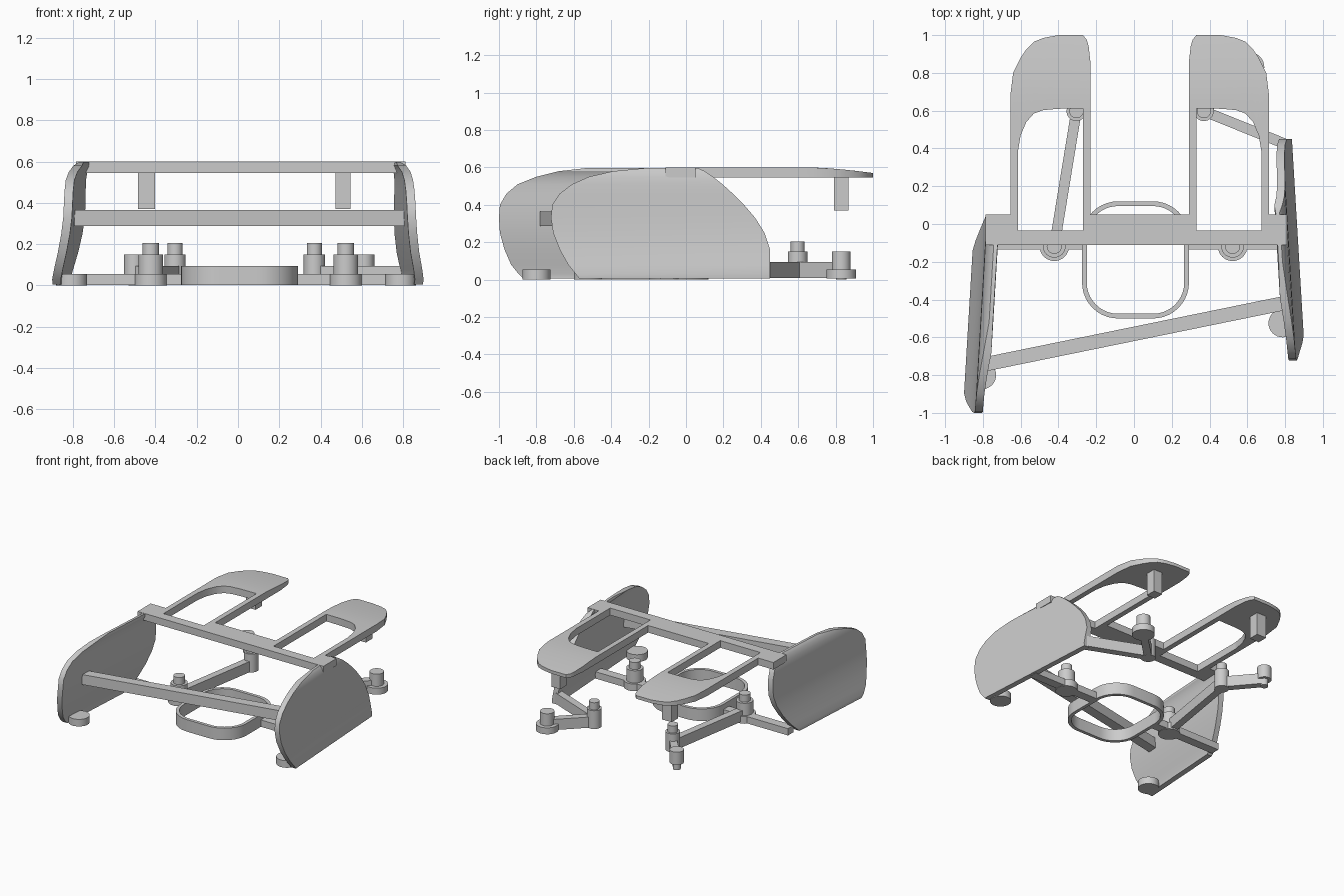
import bpy, bmesh
from math import pi, sin, cos, atan2, hypot


def finish(name, verts, faces):
    mesh = bpy.data.meshes.new(name)
    mesh.from_pydata(verts, [], faces)
    bm = bmesh.new()
    bm.from_mesh(mesh)
    bmesh.ops.recalc_face_normals(bm, faces=bm.faces)
    bm.to_mesh(mesh)
    bm.free()
    ob = bpy.data.objects.new(name, mesh)
    bpy.context.collection.objects.link(ob)
    bpy.ops.object.select_all(action='DESELECT')
    ob.select_set(True)
    bpy.context.view_layer.objects.active = ob
    bpy.ops.object.shade_smooth_by_angle(angle=0.5)
    return ob


def loft(name, sections, closed=False):
    # skin a list of equal-length closed loops
    n, m = len(sections[0]), len(sections)
    verts = [p for s in sections for p in s]
    faces = []
    for i in range(m if closed else m - 1):
        a, b = i * n, (i + 1) % m * n
        faces += [(a + j, a + (j + 1) % n, b + (j + 1) % n, b + j) for j in range(n)]
    if not closed:
        faces += [tuple(range(n)), tuple(range((m - 1) * n, m * n))]
    return finish(name, verts, faces)


def box(name, x0, x1, y0, y1, z0, z1):
    return loft(name, [[(x0, y0, z), (x1, y0, z), (x1, y1, z), (x0, y1, z)] for z in (z0, z1)])


def bar(name, p, q, width, z0, z1):
    d = hypot(q[0] - p[0], q[1] - p[1])
    nx, ny = -(q[1] - p[1]) / d * width / 2, (q[0] - p[0]) / d * width / 2
    ring = [(p[0] + nx, p[1] + ny), (q[0] + nx, q[1] + ny), (q[0] - nx, q[1] - ny), (p[0] - nx, p[1] - ny)]
    return loft(name, [[(x, y, z) for x, y in ring] for z in (z0, z1)])


def turned(name, x, y, steps):
    # stepped round post from (radius, z) pairs
    return loft(name, [[(x + r * cos(2 * pi * i / 32), y + r * sin(2 * pi * i / 32), z)
                        for i in range(32)] for r, z in steps])


def side_panel(name, sign, rows, yref):
    # rows: z, front y, rear y, outer x at yref; the panel toes in toward the rear
    secs = []
    for z, yf, yr, xo in rows:
        t = 0.02 if z > 0.595 else 0.042
        f, r = xo - 0.06 * (yf - yref), xo - 0.06 * (yr - yref)
        secs.append([(sign * f, yf, z), (sign * r, yr, z), (sign * (r - t), yr, z), (sign * (f - t), yf, z)])
    return loft(name, secs)


# curved side panels
side_panel("right_side_panel", 1, [
    (0.005, -0.57, 0.45, 0.897), (0.03, -0.59, 0.45, 0.899), (0.08, -0.63, 0.45, 0.89),
    (0.16, -0.675, 0.45, 0.873), (0.25, -0.71, 0.42, 0.861), (0.33, -0.722, 0.37, 0.855),
    (0.40, -0.715, 0.31, 0.852), (0.46, -0.675, 0.25, 0.85), (0.51, -0.61, 0.195, 0.847),
    (0.55, -0.52, 0.145, 0.84), (0.58, -0.39, 0.1, 0.827), (0.598, -0.2, 0.06, 0.81)], -0.6)
side_panel("left_side_panel", -1, [
    (0.005, -0.87, -0.17, 0.9), (0.03, -0.895, -0.14, 0.9), (0.08, -0.935, -0.09, 0.888),
    (0.16, -0.97, -0.03, 0.868), (0.25, -0.995, 0.02, 0.85), (0.33, -1.0, 0.045, 0.84),
    (0.40, -0.995, 0.05, 0.837), (0.46, -0.96, 0.045, 0.836), (0.51, -0.90, 0.03, 0.834),
    (0.55, -0.80, 0.005, 0.825), (0.58, -0.68, -0.04, 0.81), (0.598, -0.52, -0.11, 0.79)], -0.9)
turned("right_panel_foot", 0.787, -0.525, [(0.075, 0), (0.075, 0.055)])
turned("left_panel_foot", -0.805, -0.8, [(0.075, 0), (0.075, 0.055)])

# cross members
bar("diagonal_brace", (-0.8, -0.745), (0.83, -0.412), 0.075, 0.287, 0.365)
box("top_crossbar", -0.785, 0.81, -0.11, -0.035, 0.545, 0.6)
box("left_lower_bar", -0.83, -0.265, -0.135, -0.065, 0.002, 0.055)
box("right_lower_bar", 0.28, 0.85, -0.135, -0.065, 0.002, 0.055)
box("crossbar_center", -0.23, 0.29, -0.035, 0.05, 0.545, 0.6)
box("crossbar_left_end", -0.785, -0.655, -0.035, 0.05, 0.545, 0.6)
box("crossbar_right_end", 0.715, 0.81, -0.035, 0.05, 0.545, 0.6)


# arm rests: rails plus a rounded pad that dips at the tip
def top_z(y):
    return 0.6 - 0.03 * max(0, (y - 0.65) / 0.35) ** 1.6


pad_columns = [(-0.655, 0.38, 0.68), (-0.64, 0.38, 0.8), (-0.615, 0.38, 0.85), (-0.6, 0.47, 0.88),
               (-0.57, 0.54, 0.925), (-0.53, 0.585, 0.965), (-0.48, 0.603, 0.985), (-0.4, 0.61, 1.0),
               (-0.27, 0.612, 1.0), (-0.25, 0.612, 0.975), (-0.24, 0.612, 0.94), (-0.23, 0.612, 0.85)]
for side, mx in (("left", lambda x: x), ("right", lambda x: 0.06 - x)):
    secs = []
    for x, ya, yb in pad_columns:
        ys = [ya + (yb - ya) * k / 8 for k in range(9)]
        secs.append([(mx(x), y, top_z(y)) for y in ys] + [(mx(x), y, 0.545) for y in reversed(ys)])
    loft(side + "_arm_pad", secs)
    for part, xa, xb, y1 in (("outer", -0.655, -0.615, 0.38), ("inner", -0.27, -0.23, 0.612)):
        box(f"{side}_{part}_rail", mx(xa), mx(xb), -0.035, y1, 0.545, 0.6)
    box(side + "_pad_peg", mx(-0.485), mx(-0.407) + 0.004, 0.79, 0.87, 0.37, 0.56)

# rounded ring in the middle
outline = []
for cx, cy, a0 in ((1, 1, 0), (-1, 1, 1), (-1, -1, 2), (1, -1, 3)):
    for k in range(11):
        a = (a0 + k / 10) * pi / 2
        outline.append((cx, cy, cos(a), sin(a)))
secs = []
for cx, cy, c, s in outline:
    o, i = [(0.008 + cx * 0.093 + r * c, -0.19 + cy * 0.12 + r * s) for r in (0.19, 0.165)]
    secs.append([(*o, 0.002), (*o, 0.095), (*i, 0.095), (*i, 0.002)])
loft("center_ring", secs, closed=True)

# jointed lower arms
hip = [(0.078, 0), (0.078, 0.055), (0.06, 0.055), (0.06, 0.15), (0.04, 0.15), (0.04, 0.205)]
elbow = [(0.052, 0.008), (0.052, 0.15), (0.037, 0.15), (0.037, 0.205)]
turned("left_hip_post", -0.422, -0.118, hip)
turned("right_hip_post", 0.522, -0.118, hip)
turned("left_elbow_post", -0.305, 0.597, elbow)
turned("right_elbow_post", 0.37, 0.597, elbow)
turned("left_end_post", -0.502, 0.83, [(0.028, 0.0), (0.028, 0.05), (0.05, 0.05), (0.05, 0.15)])
turned("right_end_post", 0.61, 0.83, [(0.08, 0.005), (0.08, 0.055), (0.05, 0.055), (0.05, 0.15)])
for name, p, q in (("left_upper_link", (-0.422, -0.118), (-0.305, 0.597)),
                   ("left_lower_link", (-0.305, 0.597), (-0.502, 0.83)),
                   ("right_upper_link", (0.37, 0.597), (0.81, 0.42)),
                   ("right_lower_link", (0.37, 0.597), (0.61, 0.83))):
    bar(name, p, q, 0.055, 0.01, 0.093)
